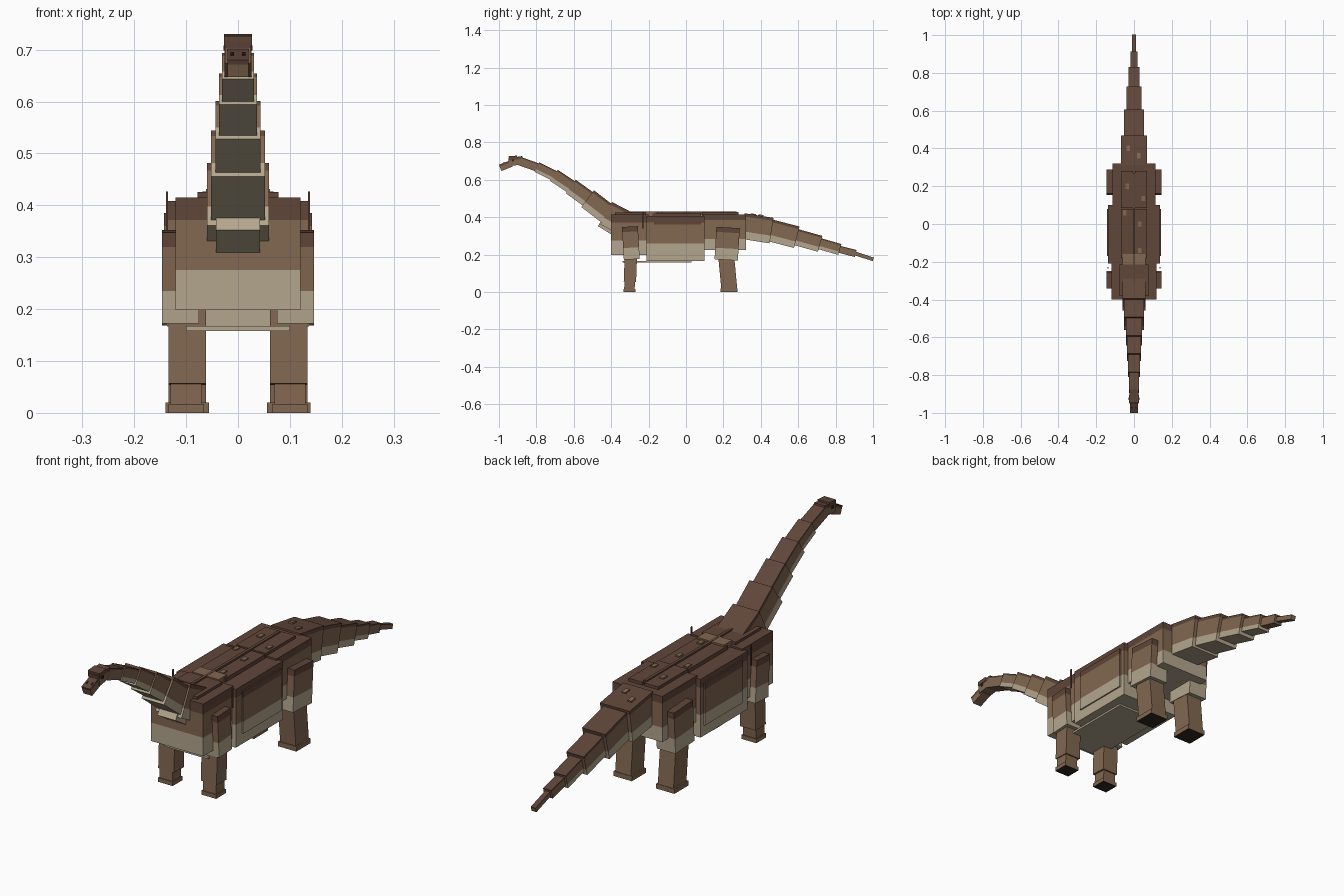
import bpy, bmesh, math
from mathutils import Matrix, Vector

if "Cube" in bpy.data.objects:
    bpy.data.objects.remove(bpy.data.objects["Cube"])


def material(name, r, g, b):
    m = bpy.data.materials.new(name)
    lin = [((c / 255 + 0.055) / 1.055) ** 2.4 for c in (r, g, b)]
    m.diffuse_color = (*lin, 1)
    m.use_nodes = True
    m.node_tree.nodes["Principled BSDF"].inputs["Base Color"].default_value = m.diffuse_color
    return m


DARK = material("dark brown hide", 96, 70, 57)
BROWN = material("brown hide", 130, 103, 81)
CREAM = material("cream belly", 180, 166, 141)
SOLE = material("sole black brown", 48, 36, 30)
HIDE = [CREAM, BROWN, DARK]


def box(name, centre, size, mats, cuts=(), tilt=0.0, sole=False):
    """Box with colour bands, lowest first, split at local heights from its centre."""
    bm = bmesh.new()
    bmesh.ops.create_cube(bm, size=1)
    bmesh.ops.scale(bm, vec=Vector(size), verts=bm.verts)
    for z in cuts:
        bmesh.ops.bisect_plane(bm, geom=bm.verts[:] + bm.edges[:] + bm.faces[:],
                               plane_co=(0, 0, z), plane_no=(0, 0, 1))
    for f in bm.faces:
        h = f.calc_center_median().z
        f.material_index = sum(h > z for z in cuts)
        if sole and f.normal.z < -0.9:
            f.material_index = len(mats)
    bm.transform(Matrix.Translation(centre) @ Matrix.Rotation(tilt, 4, 'X'))
    me = bpy.data.meshes.new(name)
    bm.to_mesh(me)
    bm.free()
    for m in list(mats) + ([SOLE] if sole else []):
        me.materials.append(m)
    ob = bpy.data.objects.new(name, me)
    bpy.context.collection.objects.link(ob)
    return ob


def block(name, x, y, z, mats, heights=()):
    """Upright box from ranges, banded at world heights."""
    c = [(a + b) / 2 for a, b in (x, y, z)]
    return box(name, c, [b - a for a, b in (x, y, z)], mats, [h - c[2] for h in heights])


def limb(name, x, a, b, depth, mats, cuts=(), sole=False):
    """Leaning leg part between (y, z) points a (bottom) and b (top), x = inner/outer."""
    dy, dz = b[0] - a[0], b[1] - a[1]
    for side, s in (("left", -1), ("right", 1)):
        box(f"{side}_{name}", (s * (x[0] + x[1]) / 2, (a[0] + b[0]) / 2, (a[1] + b[1]) / 2),
            (x[1] - x[0], depth, math.hypot(dy, dz)), mats, cuts, -math.atan2(dy, dz), sole)


def chain(name, points, sizes, plain_from):
    """Tapering row of overlapping boxes along (y, z) points."""
    for i, (half, h) in enumerate(sizes):
        a, b = sorted((points[i], points[i + 1]))
        dy, dz = b[0] - a[0], b[1] - a[1]
        banded = i < plain_from
        box(f"{name}_{i + 1}", (0, (a[0] + b[0]) / 2, (a[1] + b[1]) / 2),
            (2 * half, math.hypot(dy, dz) + 0.015, h),
            HIDE if banded else [BROWN, DARK],
            [-0.2 * h, 0.38 * h] if banded else [0.35 * h], math.atan2(dz, dy))


# Torso
block("chest", (-0.12, 0.12), (-0.4, -0.2), (0.198, 0.415), HIDE, (0.275, 0.372))
block("barrel", (-0.137, 0.137), (-0.21, 0.1), (0.166, 0.408), HIDE, (0.26, 0.372))
block("hips", (-0.115, 0.115), (0.09, 0.32), (0.225, 0.415), HIDE, (0.285, 0.385))
block("belly_plate", (-0.1, 0.1), (-0.34, 0.03), (0.158, 0.167), [CREAM])

# Raised panels on flanks and back
for side, s in (("left", -1), ("right", 1)):
    block(f"{side}_flank_panel", sorted((s * 0.13, s * 0.143)), (-0.17, 0.08),
          (0.21, 0.385), HIDE, (0.26, 0.36))
    block(f"{side}_back_plate", sorted((s * 0.005, s * 0.068)), (-0.18, 0.08),
          (0.40, 0.424), [DARK])
    block(f"{side}_hip_plate", sorted((s * 0.005, s * 0.068)), (0.085, 0.28),
          (0.40, 0.427), [DARK])
    block(f"{side}_shoulder_spine", sorted((s * 0.135, s * 0.139)), (-0.236, -0.228),
          (0.34, 0.427), [DARK])
block("back_ridge", (-0.006, 0.006), (-0.33, 0.27), (0.41, 0.432), [DARK])
block("withers_plate", (-0.062, 0.062), (-0.215, -0.16), (0.405, 0.431), [BROWN])
block("neck_root", (-0.078, 0.078), (-0.38, -0.215), (0.39, 0.426), [BROWN, DARK], (0.41,))

# Small scutes on the back
for i, (x, y, z) in enumerate([(-0.035, 0.2, 0.427), (0.05, 0.135, 0.427), (-0.05, 0.06, 0.424),
                               (0.03, 0.0, 0.424), (0.03, -0.14, 0.424)]):
    block(f"scute_{i + 1}", (x - 0.009, x + 0.009), (y - 0.014, y + 0.014),
          (z - 0.01, z + 0.005), [BROWN])

# Neck
chain("neck", [(-0.27, 0.34), (-0.42, 0.418), (-0.52, 0.495), (-0.61, 0.56), (-0.70, 0.62),
               (-0.79, 0.665), (-0.88, 0.697)],
      [(0.06, 0.135), (0.052, 0.112), (0.043, 0.09), (0.037, 0.072), (0.031, 0.056),
       (0.026, 0.046)], 5)
box("throat", (0, -0.41, 0.365), (0.084, 0.09, 0.085), [CREAM, BROWN], [0.025],
    -math.radians(32))

# Head
box("head", (0, -0.91, 0.7), (0.05, 0.075, 0.044), [BROWN, DARK], [0.008], math.radians(8))
box("snout", (0, -0.963, 0.676), (0.04, 0.066, 0.036), [BROWN, DARK], [0.008], math.radians(22))
box("crown", (0, -0.925, 0.719), (0.054, 0.045, 0.018), [DARK], (), math.radians(5))
for side, s in (("left", -1), ("right", 1)):
    box(f"{side}_eye", (s * 0.025, -0.925, 0.703), (0.006, 0.012, 0.01), [SOLE])
    box(f"{side}_nostril", (s * 0.011, -0.975, 0.69), (0.006, 0.012, 0.006), [SOLE],
        (), math.radians(22))

# Tail
chain("tail", [(0.31, 0.352), (0.45, 0.33), (0.585, 0.295), (0.71, 0.26), (0.815, 0.23),
               (0.9, 0.208), (0.994, 0.177)],
      [(0.068, 0.138), (0.053, 0.118), (0.04, 0.088), (0.028, 0.06), (0.019, 0.038),
       (0.011, 0.02)], 4)
for i, (x, y, z) in enumerate([(-0.03, 0.4, 0.408), (0.025, 0.36, 0.413)]):
    box(f"tail_scute_{i + 1}", (x, y, z), (0.018, 0.028, 0.012), [BROWN], (), -0.156)

# Front legs
limb("upper_front_leg", (0.075, 0.146), (-0.29, 0.175), (-0.3, 0.35), 0.085, HIDE,
     (-0.025, 0.06))
limb("lower_front_leg", (0.062, 0.134), (-0.3, 0.055), (-0.293, 0.235), 0.066, [BROWN])
limb("front_ankle", (0.07, 0.13), (-0.303, 0.01), (-0.3, 0.07), 0.056, [BROWN])
limb("front_foot", (0.066, 0.134), (-0.303, 0.0), (-0.303, 0.017), 0.064, [BROWN], (), True)

# Hind legs
limb("thigh", (0.06, 0.146), (0.215, 0.172), (0.225, 0.345), 0.125, HIDE, (-0.025, 0.06))
limb("shin", (0.062, 0.134), (0.232, 0.01), (0.215, 0.19), 0.085, [BROWN])
limb("hind_foot", (0.056, 0.14), (0.23, 0.0), (0.23, 0.02), 0.092, [BROWN], (), True)
